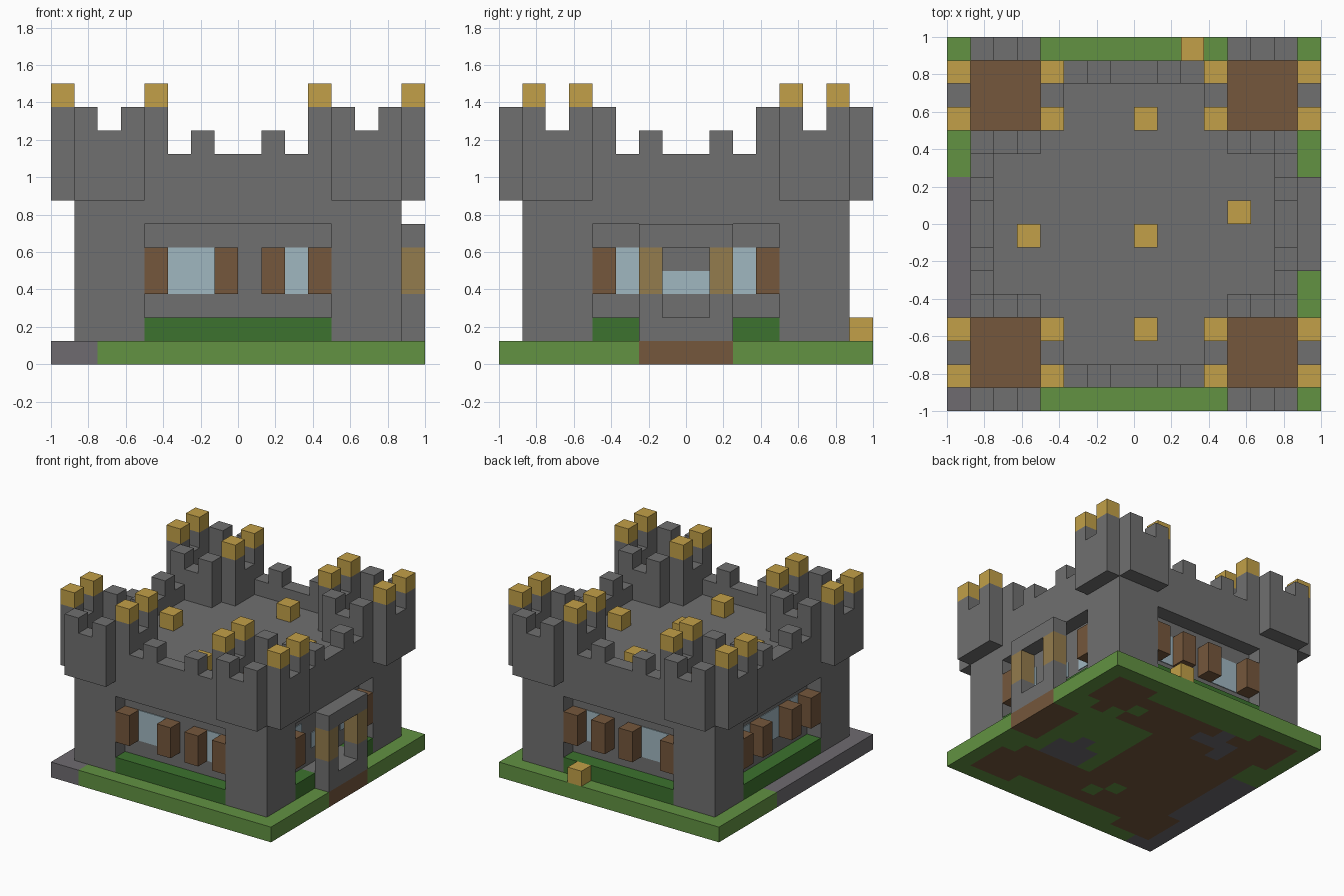
import bpy, bmesh
from mathutils import Vector

if "Cube" in bpy.data.objects:
    bpy.data.objects.remove(bpy.data.objects["Cube"])

U = 0.125  # block size


def material(name, rgb):
    linear = [((c / 255 + 0.055) / 1.055) ** 2.4 for c in rgb] + [1.0]
    m = bpy.data.materials.new(name)
    m.use_nodes = True
    m.diffuse_color = linear
    m.node_tree.nodes["Principled BSDF"].inputs["Base Color"].default_value = linear
    return m


STONE = material("stone grey", (112, 112, 112))
PAVING = material("paving grey", (110, 107, 112))
GOLD = material("gold", (194, 160, 72))
OCHRE = material("ochre", (148, 124, 77))
GRASS = material("grass green", (98, 146, 66))
HEDGE = material("hedge green", (60, 114, 46))
WOOD = material("wood brown", (117, 87, 60))
GLASS = material("pale blue glass", (160, 183, 192))


def part(name, mat, boxes, mirror=""):
    """Boxes are (low corner, high corner) in block units from the centre."""
    bm = bmesh.new()
    for lo, hi in boxes:
        lo, hi = Vector(lo) * U, Vector(hi) * U
        new = bmesh.ops.create_cube(bm, size=1)["verts"]
        bmesh.ops.scale(bm, vec=hi - lo, verts=new)
        bmesh.ops.translate(bm, vec=(lo + hi) / 2, verts=new)
    mesh = bpy.data.meshes.new(name)
    bm.to_mesh(mesh)
    bm.free()
    mesh.materials.append(mat)
    ob = bpy.data.objects.new(name, mesh)
    bpy.context.collection.objects.link(ob)
    if mirror:
        mod = ob.modifiers.new("Mirror", "MIRROR")
        mod.use_axis = ["x" in mirror, "y" in mirror, False]
        mod.use_mirror_merge = False
    return ob


# Ground slab: one square per block, coloured by zone
GREY_SPOTS = {(3, 9), (4, 8), (4, 9), (4, 10), (5, 9), (5, 10), (3, 10),
              (9, 3), (10, 3), (11, 3), (10, 2), (11, 4)}
GREEN_SPOTS = {(3, 4), (4, 3), (8, 12), (9, 11)}


def ground_zone(x, y):
    far, near = max(abs(x), abs(y)), min(abs(x), abs(y))
    cell = (int(8 - x), int(8 - y))
    outside = far > 7 or (far > 6 and near < 4)
    if x > 6 and abs(y) < 2:
        return 1
    if outside:
        return 2 if x < -6 and y < 2 else 0
    if cell in GREY_SPOTS:
        return 2
    if cell in GREEN_SPOTS or (1 < x < 6 and abs(y) < 3):
        return 0
    return 1


bm = bmesh.new()
bmesh.ops.create_grid(bm, x_segments=16, y_segments=16, size=1)
for f in bm.faces:
    c = f.calc_center_median() / U
    f.material_index = ground_zone(c.x, c.y)
mesh = bpy.data.meshes.new("ground_slab")
bm.to_mesh(mesh)
bm.free()
for m in (GRASS, WOOD, PAVING):
    mesh.materials.append(m)
slab = bpy.data.objects.new("ground_slab", mesh)
bpy.context.collection.objects.link(slab)
solid = slab.modifiers.new("Solidify", "SOLIDIFY")
solid.thickness, solid.offset = U, 1

# Main building: core, corner piers, overhanging upper wall
part("keep_core", STONE, [((-6, -6, 1), (6, 6, 8))])
part("corner_piers", STONE, [((4, 4, 1), (7, 7, 8))], "xy")
part("upper_wall_front_back", STONE, [((-4, 6, 6), (4, 7, 8))], "y")
part("upper_wall_sides", STONE, [((6, -4, 6), (7, 4, 8))], "x")

# Roof parapet with merlons
part("parapet_front_back", STONE,
     [((-3, 6, 8), (3, 7, 9)), ((-2, 6, 9), (-1, 7, 10)), ((1, 6, 9), (2, 7, 10))], "y")
part("parapet_sides", STONE,
     [((6, -3, 8), (7, 3, 9)), ((6, -2, 9), (7, -1, 10)), ((6, 1, 9), (7, 2, 10))], "x")

# Corner turrets: floor, four walls, end merlons and gold caps
part("turret_floors", WOOD, [((4, 4, 8), (7, 7, 9))], "xy")
walls, caps = [], []
for a, z in ((7, 7), (3, 8)):
    walls += [((a, 4, z), (a + 1, 7, 10)), ((4, a, z), (7, a + 1, 10))]
    for b in (4, 6):
        walls += [((a, b, 10), (a + 1, b + 1, 11)), ((b, a, 10), (b + 1, a + 1, 11))]
        caps.append(((a, b, 11), (a + 1, b + 1, 12)))
part("turret_walls", STONE, walls, "xy")
part("turret_caps", GOLD, caps, "xy")

# Hedges in the wall recesses
part("hedges_front_back", HEDGE, [((-4, 6, 1), (4, 7, 2))], "y")
part("hedge_left_of_gate", HEDGE, [((6, 2, 1), (7, 4, 2))], "y")
part("hedge_far_side", HEDGE, [((-7, -4, 1), (-6, 4, 2))])

# Window posts and glass
T = 0.05  # glass plate thickness in blocks
part("posts_front_back", WOOD,
     [((x, 6, 3), (x + 1, 7, 5)) for x in (-4, -1, 1, 3)], "y")
part("glass_front_back", GLASS,
     [((-3, 6, 3), (-1, 6 + T, 5)), ((2, 6, 3), (3, 6 + T, 5))], "y")
part("posts_sides", WOOD, [((6, 3, 3), (7, 4, 5))], "xy")
part("posts_far_side", WOOD, [((-7, 1, 3), (-6, 2, 5))], "y")
part("glass_sides", GLASS, [((6, 2, 3), (6 + T, 3, 5))], "xy")
part("glass_far_side_middle", GLASS, [((-6 - T, -1, 3), (-6, 1, 5))])
part("glass_gate", GLASS, [((6, -1, 3), (6 + T, 1, 4))])

# Gate porch
part("porch_step", STONE, [((6, -2, 1), (8, 2, 2))])
part("porch_roof", STONE, [((7, -2, 5), (8, 2, 6))])
part("porch_columns", STONE, [((7, 1, 2), (8, 2, 3))], "y")
part("porch_lanterns", OCHRE, [((7, 1, 3), (8, 2, 5))], "y")

# Loose gold blocks on the roof and the grass
part("roof_gold_blocks", GOLD,
     [((x, y, 8), (x + 1, y + 1, 9)) for x, y in ((0, 4), (4, 0), (0, -1), (-5, -1), (0, -5))])
part("ground_gold_block", GOLD, [((2, 7, 1), (3, 8, 2))])
